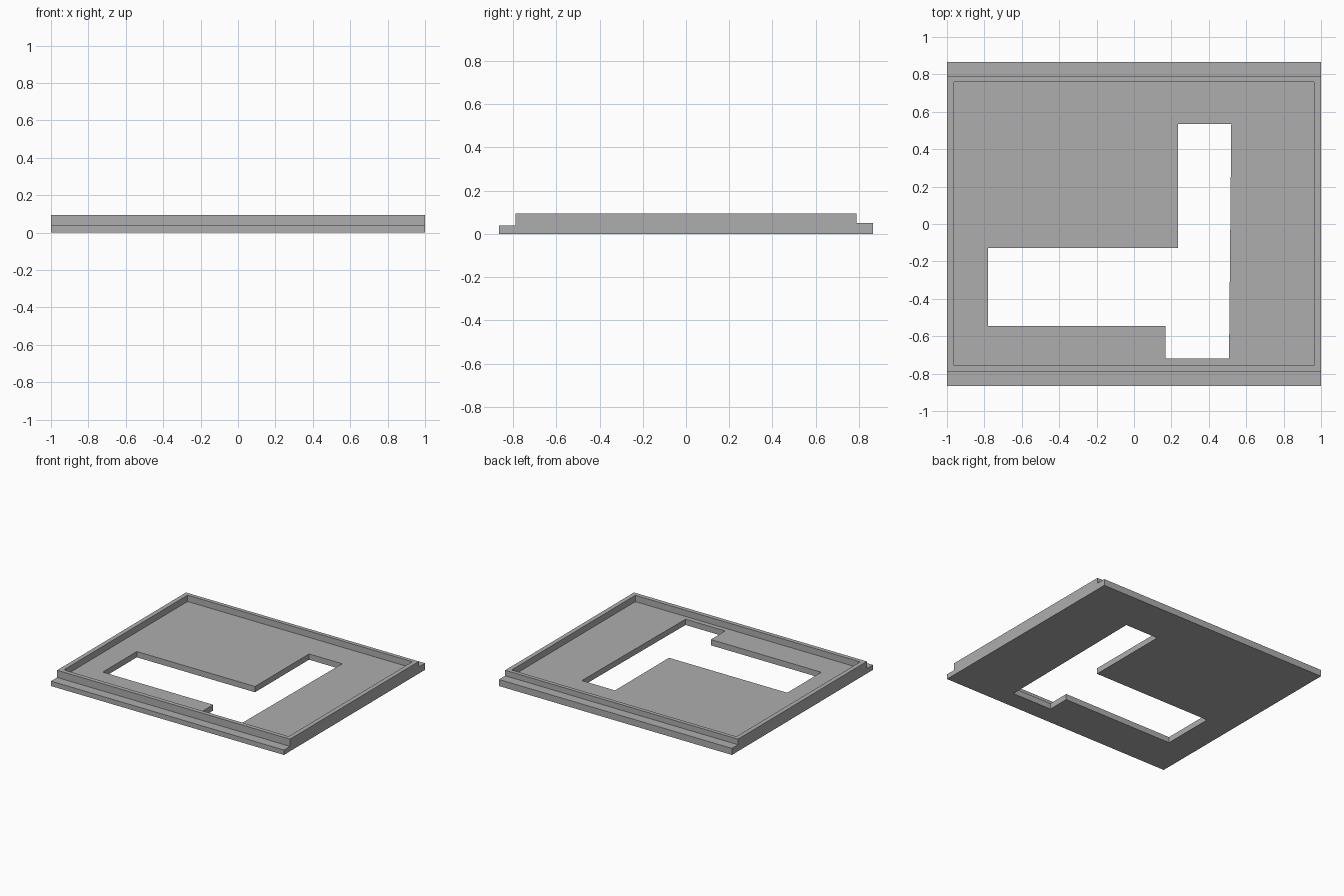
import bpy, bmesh
from mathutils import Vector

cube = bpy.data.objects.get("Cube")
if cube:
    bpy.data.objects.remove(cube, do_unlink=True)

grey = bpy.data.materials.new("matte grey")
grey.use_nodes = True
colour = (0.42, 0.42, 0.42, 1)
grey.diffuse_color = colour
grey.node_tree.nodes["Principled BSDF"].inputs["Base Color"].default_value = colour


def prism(name, outline, start, sweep, corner=0):
    """Extrude a closed outline, placing each 2D point with start()."""
    bm = bmesh.new()
    face = bm.faces.new([bm.verts.new(start(a, b)) for a, b in outline])
    if corner:
        bmesh.ops.bevel(bm, geom=bm.verts[:], offset=corner, segments=2,
                        profile=0.5, affect='VERTICES')
        face = bm.faces[:][0]
    grown = bmesh.ops.extrude_face_region(bm, geom=[face], use_keep_orig=True)
    moved = [g for g in grown["geom"] if isinstance(g, bmesh.types.BMVert)]
    bmesh.ops.translate(bm, verts=moved, vec=Vector(sweep))
    bmesh.ops.recalc_face_normals(bm, faces=bm.faces[:])
    mesh = bpy.data.meshes.new(name)
    bm.to_mesh(mesh)
    bm.free()
    mesh.materials.append(grey)
    obj = bpy.data.objects.new(name, mesh)
    bpy.context.collection.objects.link(obj)
    return obj


def cut(target, cutter):
    cutter.hide_render = True
    mod = target.modifiers.new(cutter.name, 'BOOLEAN')
    mod.operation = 'DIFFERENCE'
    mod.solver = 'EXACT'
    mod.object = cutter
    bpy.context.view_layer.objects.active = target
    bpy.ops.object.modifier_apply(modifier=mod.name)
    bpy.data.objects.remove(cutter, do_unlink=True)


# Tray body: end profile with a low front ledge and a taller back ledge
top, floor = 0.094, 0.045
profile = [(-0.865, 0), (0.865, 0), (0.865, 0.051), (0.79, 0.051),
           (0.79, top), (-0.79, top), (-0.79, 0.038), (-0.865, 0.038)]
tray = prism("tray", profile, lambda y, z: (-1, y, z), (2, 0, 0))

# Shallow recess inside the rim
recess = [(-0.965, -0.757), (0.965, -0.757), (0.965, 0.76), (-0.965, 0.76)]
cut(tray, prism("recess_cutter", recess, lambda x, y: (x, y, floor), (0, 0, 0.2), 0.008))

# Stepped window through the floor
window = [(-0.78, -0.127), (0.235, -0.127), (0.235, 0.535), (0.52, 0.535),
          (0.508, -0.72), (0.168, -0.72), (0.168, -0.545), (-0.78, -0.545)]
cut(tray, prism("window_cutter", window, lambda x, y: (x, y, -0.1), (0, 0, 0.3)))
